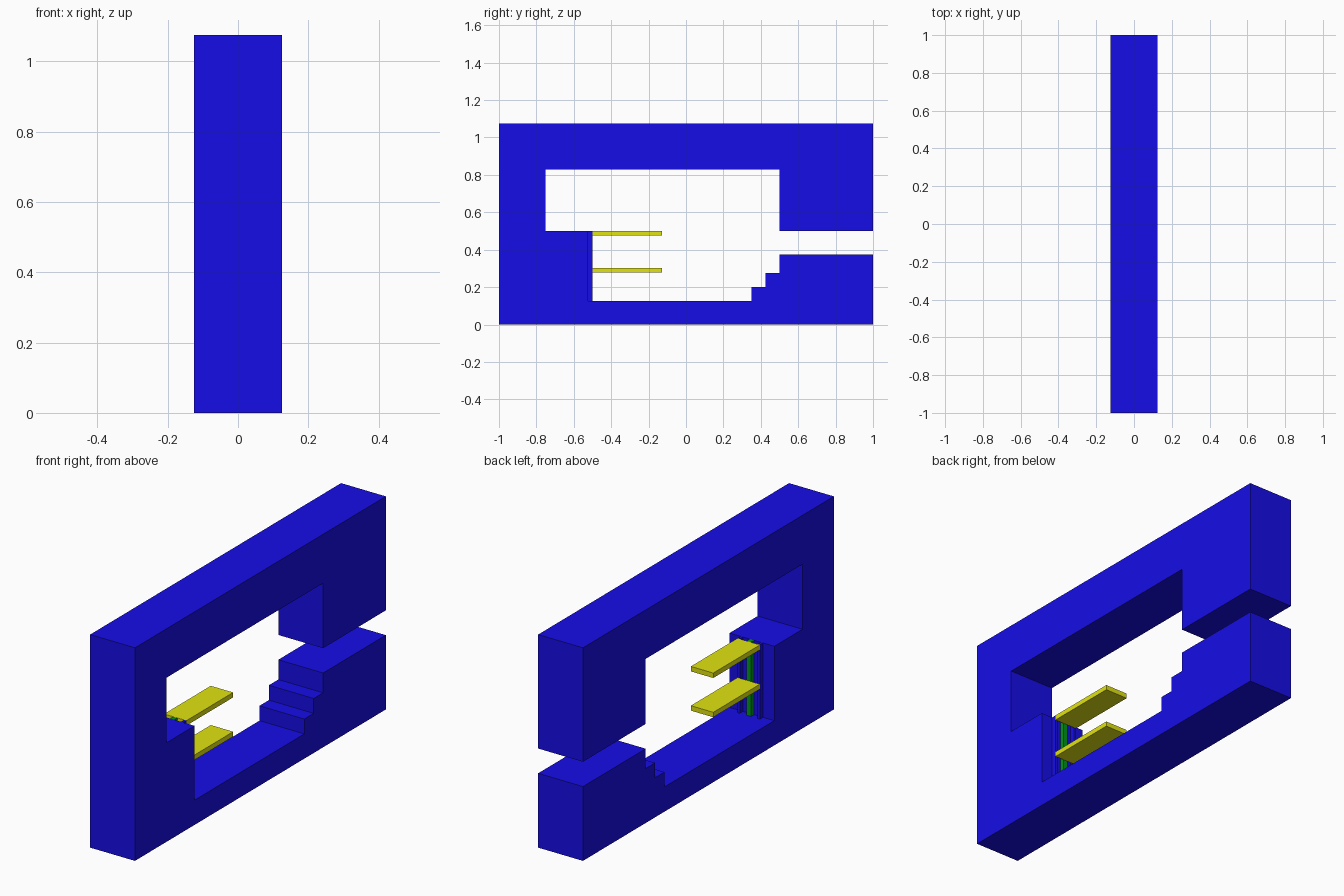
import bpy, bmesh

if "Cube" in bpy.data.objects:
    bpy.data.objects.remove(bpy.data.objects["Cube"])


def material(name, rgb):
    m = bpy.data.materials.new(name)
    m.diffuse_color = (*rgb, 1)
    m.use_nodes = True
    m.node_tree.nodes["Principled BSDF"].inputs["Base Color"].default_value = m.diffuse_color
    return m


BLUE = material("blue", (0.008, 0.004, 0.8))
YELLOW = material("yellow", (0.75, 0.77, 0.006))
GREEN = material("green", (0.0, 0.3, 0.01))


def finish(bm, name, mat):
    bmesh.ops.recalc_face_normals(bm, faces=bm.faces)
    me = bpy.data.meshes.new(name)
    bm.to_mesh(me)
    bm.free()
    me.materials.append(mat)
    ob = bpy.data.objects.new(name, me)
    bpy.context.collection.objects.link(ob)
    return ob


def extrude_x(name, profile, half, mat):
    """Extrude a (y, z) outline symmetrically along x."""
    bm = bmesh.new()
    face = bm.faces.new([bm.verts.new((-half, y, z)) for y, z in profile])
    ext = bmesh.ops.extrude_face_region(bm, geom=[face])
    verts = [v for v in ext["geom"] if isinstance(v, bmesh.types.BMVert)]
    bmesh.ops.translate(bm, verts=verts, vec=(2 * half, 0, 0))
    return finish(bm, name, mat)


def box(name, lo, hi, mat):
    bm = bmesh.new()
    bmesh.ops.create_cube(bm, size=1)
    for v in bm.verts:
        v.co = [a + (b - a) * (c + 0.5) for a, b, c in zip(lo, hi, v.co)]
    return finish(bm, name, mat)


# Open frame: ceiling, rear wall with ledge, floor, steps and side gap
extrude_x("stepped_frame", [
    (-1, 0), (1, 0), (1, 0.375), (0.5, 0.375), (0.5, 0.275), (0.425, 0.275),
    (0.425, 0.2), (0.35, 0.2), (0.35, 0.125), (-0.525, 0.125), (-0.525, 0.5),
    (-0.75, 0.5), (-0.75, 0.828), (0.5, 0.828), (0.5, 0.5), (1, 0.5),
    (1, 1.075), (-1, 1.075)], 0.125, BLUE)

# Guide rails on the inner wall, one each side
for side, x in (("left", -0.056), ("right", 0.056)):
    box(side + "_rail", (x - 0.006, -0.525, 0.125), (x + 0.006, -0.5, 0.5), BLUE)

# Centre lift rod
box("lift_rod", (-0.012, -0.525, 0.125), (0.012, -0.501, 0.5), GREEN)

# Sliding platforms
for level, z in (("lower", 0.277), ("upper", 0.475)):
    box(level + "_platform", (-0.0625, -0.5, z), (0.0625, -0.128, z + 0.025), YELLOW)
